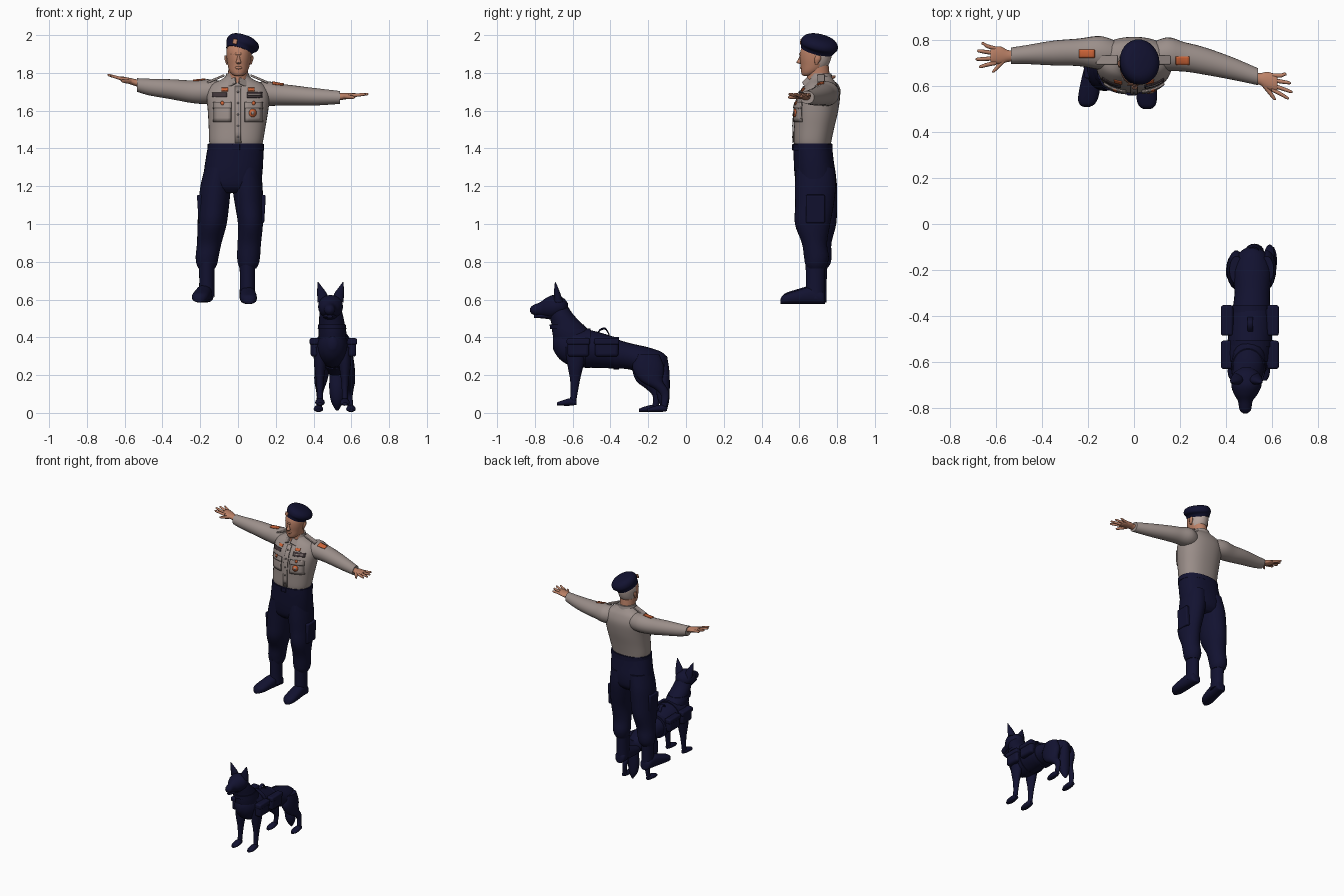
import bpy, bmesh, math
from mathutils import Vector, Matrix
from mathutils.bvhtree import BVHTree


def material(name, col):
    m = bpy.data.materials.new(name)
    m.diffuse_color = (*col, 1)
    return m


NAVY = material("navy cloth", (0.006, 0.006, 0.03))
SHIRT = material("grey shirt", (0.33, 0.275, 0.255))
SEAM = material("shirt seam", (0.2, 0.165, 0.155))
SKIN = material("skin", (0.5, 0.22, 0.135))
HAIR = material("grey hair", (0.48, 0.38, 0.34))
ORANGE = material("orange badge", (0.62, 0.13, 0.04))
RIBBON = material("dark ribbon", (0.05, 0.035, 0.04))


def finish(name, bm, mat, angle=50):
    bmesh.ops.recalc_face_normals(bm, faces=bm.faces)
    me = bpy.data.meshes.new(name)
    bm.to_mesh(me)
    bm.free()
    ob = bpy.data.objects.new(name, me)
    bpy.context.collection.objects.link(ob)
    me.materials.append(mat)
    bpy.ops.object.select_all(action='DESELECT')
    ob.select_set(True)
    bpy.context.view_layer.objects.active = ob
    bpy.ops.object.shade_smooth_by_angle(angle=math.radians(angle))
    return ob


def spline(p, sub):
    """Smooth the stations with a Catmull-Rom curve."""
    out = []
    for i in range(len(p) - 1):
        a, b, c, d = p[max(i - 1, 0)], p[i], p[i + 1], p[min(i + 2, len(p) - 1)]
        for k in range(sub):
            t = k / sub
            out.append([0.5 * (2 * q + (r - o) * t + (2 * o - 5 * q + 4 * r - s) * t * t
                               + (3 * q - o - 3 * r + s) * t ** 3) for o, q, r, s in zip(a, b, c, d)])
    return out + [list(p[-1])]


def loft(name, axis, stations, mat, n=24, e=2.0, sub=4, rot=None):
    """Skin elliptical sections (x, y, z, half a, half b) square to an axis."""
    bm = bmesh.new()
    rings = []
    for x, y, z, a, b in spline(stations, sub):
        a, b, ring = max(a, .002), max(b, .002), []
        for i in range(n):
            t = 2 * math.pi * i / n
            c, s = (math.copysign(abs(f) ** (2 / e), f) for f in (math.cos(t), math.sin(t)))
            u, v = a * c, b * s
            p = {'X': (x, y + u, z + v), 'Y': (x + u, y, z + v), 'Z': (x + u, y + v, z)}[axis]
            ring.append(bm.verts.new(p))
        rings.append(ring)
    for r, q in zip(rings, rings[1:]):
        for i in range(n):
            bm.faces.new((r[i], r[(i + 1) % n], q[(i + 1) % n], q[i]))
    bm.faces.new(rings[0])
    bm.faces.new(rings[-1])
    if rot:
        bmesh.ops.transform(bm, matrix=rot, verts=bm.verts)
    return finish(name, bm, mat)


def box(name, loc, size, mat, rot=(0, 0, 0), bevel=.008):
    bm = bmesh.new()
    bmesh.ops.create_cube(bm, size=1)
    bmesh.ops.scale(bm, vec=size, verts=bm.verts)
    ob = finish(name, bm, mat, 30)
    ob.location, ob.rotation_euler = loc, rot
    m = ob.modifiers.new("bevel", 'BEVEL')
    m.width, m.segments = bevel, 3
    return ob


def patch(name, base, u, v, w, h, mat, top=False, lift=.003, disc=False):
    """Drape a thin plate over a base part, from the front or from above."""
    tree = BVHTree.FromPolygons([p.co for p in base.data.vertices],
                                [p.vertices[:] for p in base.data.polygons])
    bm = bmesh.new()
    if disc:
        bmesh.ops.create_circle(bm, cap_ends=True, segments=16, radius=.5)
    else:
        bmesh.ops.create_grid(bm, x_segments=5, y_segments=5, size=.5)
    for p in bm.verts:
        x, q = u + p.co.x * w, v + p.co.y * h
        o, d = ((x, q, 3), (0, 0, -1)) if top else ((x, -1, q), (0, 1, 0))
        hit = tree.ray_cast(Vector(o), Vector(d))[0]
        if hit is None:
            hit = tree.find_nearest(Vector((x, q, 1.75) if top else (x, .6, q)))[0]
        p.co = hit - Vector(d) * lift
    ob = finish(name, bm, mat)
    m = ob.modifiers.new("thickness", 'SOLIDIFY')
    m.thickness, m.offset = .005, 0
    return ob


# ---- Officer: shirt, sleeves and hands
shirt = loft("shirt_body", 'Z', [(-.012, .67, 1.41, .135, .095), (-.01, .67, 1.44, .143, .1),
    (-.005, .678, 1.51, .15, .107), (0, .69, 1.6, .16, .116), (0, .705, 1.68, .166, .11),
    (-.003, .715, 1.735, .142, .085), (-.003, .715, 1.765, .085, .065),
    (-.003, .71, 1.785, .058, .056)], SHIRT, n=40, e=2.3)
sleeve_l = loft("left_sleeve", 'X', [(-.04, .73, 1.69, .05, .05), (-.14, .745, 1.7, .073, .066),
    (-.24, .748, 1.7, .06, .06), (-.35, .745, 1.713, .054, .053), (-.47, .738, 1.725, .041, .044),
    (-.535, .733, 1.736, .036, .036)], SHIRT)
sleeve_r = loft("right_sleeve", 'X', [(.04, .72, 1.68, .05, .05), (.14, .74, 1.69, .073, .066),
    (.22, .728, 1.685, .064, .058), (.3, .712, 1.68, .06, .053), (.42, .68, 1.673, .05, .045),
    (.54, .642, 1.67, .037, .034)], SHIRT)
for side, s, y, z, slope, rise in (("left", -1, .732, 1.742, 0, .35), ("right", 1, .64, 1.672, -.3, .12)):
    def hp(d, off, a, b, dz=0):
        return (s * (.52 + d), y + slope * d + off, z + rise * d * .8 + dz, a, b)
    loft(side + "_palm", 'X', [hp(0, 0, .024, .02), hp(.03, 0, .026, .018), hp(.06, .003, .038, .016),
         hp(.095, .004, .036, .013), hp(.105, .004, .03, .009)], SKIN, n=16)
    for k, (off, spread, ln) in enumerate(((.032, .022, .145), (.012, .01, .163),
                                           (-.01, -.004, .17), (-.03, -.016, .155))):
        loft(f"{side}_finger_{k + 1}", 'X', [hp(.08, off, .009, .01), hp(.12, off + spread * .5, .009, .009),
             hp(ln - .008, off + spread, .007, .007), hp(ln, off + spread, .003, .003)], SKIN, n=10)
    loft(side + "_thumb", 'Y', [hp(.045, -.015, .016, .014), hp(.068, -.042, .012, .011, -.006),
         hp(.09, -.066, .008, .008, -.01), hp(.094, -.072, .003, .003, -.01)], SKIN, n=10)

# Shirt details
patch("placket", shirt, 0, 1.58, .03, .3, SHIRT, lift=.004)
patch("placket_seam", shirt, .016, 1.58, .004, .3, SEAM, lift=.005)
for i in range(5):
    patch(f"button_{i + 1}", shirt, 0, 1.46 + i * .06, .01, .01, SEAM, lift=.007, disc=True)
for side, s in (("left", -1), ("right", 1)):
    x = s * .083
    patch(side + "_pocket_edge", shirt, x, 1.59, .094, .098, SEAM, lift=.002)
    patch(side + "_pocket", shirt, x, 1.59, .087, .091, SHIRT, lift=.005)
    patch(side + "_flap_edge", shirt, x, 1.627, .096, .034, SEAM, lift=.006)
    patch(side + "_flap", shirt, x, 1.63, .096, .032, SHIRT, lift=.009)
    patch(side + "_flap_badge", shirt, x, 1.64, .018, .022, ORANGE, lift=.012, disc=True)
    patch(side + "_pin", shirt, s * .07, 1.712, .034, .016, ORANGE)
    box(side + "_epaulette", (s * .115 - .003, .715, 1.768), (.1, .04, .012), SHIRT, (0, s * .4, 0), .004)
    box(side + "_collar", (s * .034 - .003, .641, 1.748), (.06, .012, .042), SHIRT, (-.65, s * .45, s * .4), .004)
patch("name_plate", shirt, -.098, 1.683, .078, .022, RIBBON)
patch("ribbon_bar", shirt, .088, 1.683, .082, .028, RIBBON)
patch("ribbon_stripe", shirt, .088, 1.684, .07, .005, SHIRT, lift=.006)
patch("medal", shirt, .078, 1.588, .04, .044, ORANGE, lift=.009, disc=True)
patch("medal_centre", shirt, .078, 1.588, .016, .018, SHIRT, lift=.012, disc=True)
patch("left_sleeve_patch", sleeve_l, -.205, .742, .068, .034, ORANGE, top=True)
patch("right_sleeve_patch", sleeve_r, .212, .712, .06, .036, ORANGE, top=True)
loft("collar_band", 'Z', [(-.002, .712, 1.75, .074, .068), (-.002, .71, 1.775, .066, .064),
     (-.002, .71, 1.797, .06, .06)], SHIRT)

# Neck and head; hair is the back of the skull
loft("neck", 'Z', [(0, .7, 1.74, .056, .062), (0, .7, 1.79, .053, .06), (.002, .695, 1.84, .052, .06)], SKIN)
head = loft("head", 'Z', [(.003, .645, 1.783, .014, .02), (.003, .65, 1.79, .032, .036),
    (.003, .665, 1.81, .048, .056), (.004, .68, 1.84, .058, .073), (.005, .686, 1.88, .065, .083),
    (.005, .69, 1.92, .066, .083), (.005, .695, 1.955, .052, .068), (.005, .7, 1.97, .02, .03)], SKIN, n=32)
head.data.materials.append(HAIR)
for f in head.data.polygons:
    c = f.center
    if c.z > 1.835 and c.y > .7 - (c.z - 1.87) * .3:
        f.material_index = 1
loft("nose", 'Z', [(.003, .607, 1.848, .008, .006), (.003, .6, 1.855, .014, .015),
     (.003, .605, 1.872, .009, .011), (.003, .61, 1.893, .006, .007)], SKIN, n=12)
loft("lips", 'Z', [(.003, .618, 1.817, .01, .008), (.003, .614, 1.827, .02, .011),
     (.003, .617, 1.837, .012, .008)], SKIN, n=12)
loft("brow", 'X', [(-.04, .632, 1.9, .008, .004), (.003, .607, 1.9, .009, .007),
     (.046, .632, 1.9, .008, .004)], SKIN, n=12)
for side, s in (("left", -1), ("right", 1)):
    loft(side + "_ear", 'Z', [(s * .062 + .005, .69, 1.845, .005, .007), (s * .067 + .005, .697, 1.872, .009, .017),
         (s * .069 + .005, .7, 1.893, .006, .012)], SKIN, n=12)
tilt = Matrix.Translation((.022, .705, 1.945)) @ Matrix.Rotation(.3, 4, 'Y') @ Matrix.Rotation(-.24, 4, 'X')
loft("beret", 'Z', [(-.008, -.004, -.035, .07, .087), (-.006, -.002, -.018, .075, .092), (0, 0, 0, .087, .1),
     (0, 0, .025, .084, .094), (-.004, 0, .044, .06, .066), (-.004, 0, .051, .01, .01)], NAVY, n=32, rot=tilt)
box("beret_badge", (-.016, .608, 1.966), (.024, .007, .028), SKIN, (-.2, .2, 0), .003)

# Trousers, belt and boots
loft("trouser_hips", 'Z', [(-.012, .67, 1.425, .145, .102), (-.018, .675, 1.35, .152, .105),
     (-.026, .682, 1.27, .155, .108), (-.032, .686, 1.2, .15, .1), (-.034, .686, 1.165, .1, .07)], NAVY, n=32, e=2.3)
loft("belt", 'Z', [(-.012, .67, 1.39, .149, .106), (-.012, .67, 1.423, .149, .106)], NAVY, n=32, e=2.3, sub=1)
box("belt_buckle", (-.01, .565, 1.406), (.04, .01, .03), NAVY, bevel=.003)
legs = {"left": [(-.1, 1.3, .075, .685), (-.118, 1.2, .081, .69), (-.128, 1.1, .081, .69), (-.137, 1.0, .077, .69),
                 (-.152, .9, .065, .7), (-.163, .83, .061, .705), (-.165, .79, .055, .705), (-.165, .765, .044, .7)],
        "right": [(.045, 1.3, .075, .685), (.05, 1.2, .08, .685), (.058, 1.1, .074, .68), (.066, 1.0, .066, .67),
                  (.06, .9, .062, .68), (.056, .83, .061, .69), (.055, .79, .055, .69), (.053, .765, .044, .69)]}
for side, pts in legs.items():
    s = -1 if side == "left" else 1
    loft(side + "_trouser_leg", 'Z', [(x, y, z, a, a * 1.08 + .022 * (z > .95)) for x, z, a, y in pts], NAVY, n=28)
    x, y, toe, zb = (-.165, .695, -.207, .585) if s < 0 else (.05, .685, .057, .576)
    box(side + "_thigh_pocket", (pts[2][0] + s * .07, .685, 1.08), (.03, .1, .15), NAVY, (0, s * .06, 0))
    loft(side + "_boot_shaft", 'Z', [(x, y, .8, .042, .052), (x, y, .7, .04, .05), (x, y, zb + .03, .042, .05)], NAVY)
    loft(side + "_boot_foot", 'Y', [(x + (toe - x) * t, y + .05 - .235 * t, zb + b, a, b) for t, a, b in
         ((0, .02, .025), (.06, .038, .036), (.3, .041, .046), (.6, .045, .037), (.85, .043, .028),
          (.96, .03, .022), (1, .012, .012))], NAVY, e=2.4)

# ---- Dog: body, neck, head
loft("dog_body", 'Y', [(.515, -.1, .265, .02, .03), (.515, -.13, .268, .06, .055), (.515, -.2, .272, .085, .075),
     (.515, -.3, .3, .077, .07), (.51, -.4, .318, .085, .082), (.505, -.5, .335, .09, .096),
     (.5, -.6, .345, .085, .1), (.5, -.67, .36, .06, .075), (.5, -.705, .37, .02, .03)], NAVY)
loft("dog_neck", 'Z', [(.5, -.59, .34, .07, .1), (.5, -.605, .42, .074, .102), (.497, -.63, .47, .068, .082),
     (.493, -.66, .52, .062, .064), (.49, -.68, .57, .05, .05)], NAVY)
loft("dog_head", 'Y', [(.49, -.625, .56, .02, .02), (.49, -.65, .563, .055, .046), (.49, -.7, .562, .066, .062),
     (.487, -.74, .557, .052, .052), (.485, -.772, .55, .032, .036), (.485, -.81, .545, .025, .025),
     (.485, -.825, .545, .009, .01)], NAVY)
loft("dog_jaw", 'Y', [(.487, -.71, .515, .04, .022), (.485, -.76, .514, .026, .014),
     (.485, -.805, .51, .015, .008)], NAVY, n=14)
loft("dog_tail", 'Z', [(.52, -.13, .3, .03, .03), (.522, -.118, .22, .036, .03), (.525, -.122, .13, .042, .036),
     (.525, -.118, .06, .032, .028), (.525, -.108, .012, .006, .006)], NAVY, n=16)
for side, s, back in (("left", -1, -.01), ("right", 1, .035)):
    x = .49 + s * .038
    loft(f"dog_{side}_ear", 'Z', [(x, -.675, .585, .03, .026), (x + s * .007, -.682, .63, .026, .018),
         (x + s * .02, -.688, .668, .012, .009), (x + s * .028, -.692, .692, .002, .002)], NAVY, n=14)
    x = .5 + s * .066
    loft(f"dog_{side}_front_leg", 'Z', [(x, -.58, .35, .035, .06), (x, -.585, .25, .031, .042),
         (x, -.587, .18, .021, .027), (x, -.592, .11, .016, .019), (x, -.6, .05, .016, .017)], NAVY, n=16)
    loft(f"dog_{side}_front_paw", 'Y', [(x, -.58, .055, .012, .012), (x, -.61, .058, .023, .02),
         (x, -.655, .052, .025, .014), (x, -.682, .048, .012, .008)], NAVY, n=16)
    x = .512 + s * .066
    loft(f"dog_{side}_hind_leg", 'Z', [(x, -.2, .31, .03, .06), (x, -.2, .24, .04, .085),
         (x + s * .008, -.2 + back * .5, .17, .034, .06), (x + s * .012, -.165 + back, .125, .022, .034),
         (x + s * .014, -.145 + back, .085, .015, .02), (x + s * .018, -.155 + back, .02, .015, .017)], NAVY, n=18)
    loft(f"dog_{side}_hind_paw", 'Y', [(x + s * .02, y + back, z, a, b) for y, z, a, b in
         ((-.135, .022, .012, .012), (-.165, .024, .022, .019), (-.21, .019, .025, .014), (-.238, .014, .012, .008))],
         NAVY, n=16)
    # Harness pouches and shoulder straps
    for k, (y, ln) in enumerate(((-.42, .125), (-.57, .115))):
        box(f"harness_{side}_pouch_{k + 1}", (.505 + s * .096, y, .345), (.05, ln, .095), NAVY, (0, 0, 0), .016)
        box(f"harness_{side}_flap_{k + 1}", (.505 + s * .1, y, .378), (.052, ln + .008, .035), NAVY, (0, 0, 0), .01)

# Harness saddle, straps, collar and handle
loft("harness_saddle", 'Y', [(.51, -.355, .314, .086, .08), (.508, -.43, .328, .093, .09),
     (.504, -.53, .344, .097, .1), (.5, -.6, .35, .09, .102)], NAVY)
for k, (y, z, a, b) in enumerate(((-.37, .316, .092, .086), (-.52, .342, .1, .104))):
    loft(f"harness_girth_{k + 1}", 'Y', [(.507, y - .015, z, a, b), (.507, y + .015, z, a, b)], NAVY, sub=1)
loft("dog_collar", 'Z', [(.498, -.622, .445, .076, .098), (.497, -.632, .468, .073, .09)], NAVY, sub=1)
loft("harness_handle", 'Y', [(.507, -.47, .42, .012, .008), (.507, -.45, .442, .012, .006),
     (.507, -.425, .444, .012, .006), (.507, -.405, .41, .012, .008)], NAVY, n=12)
